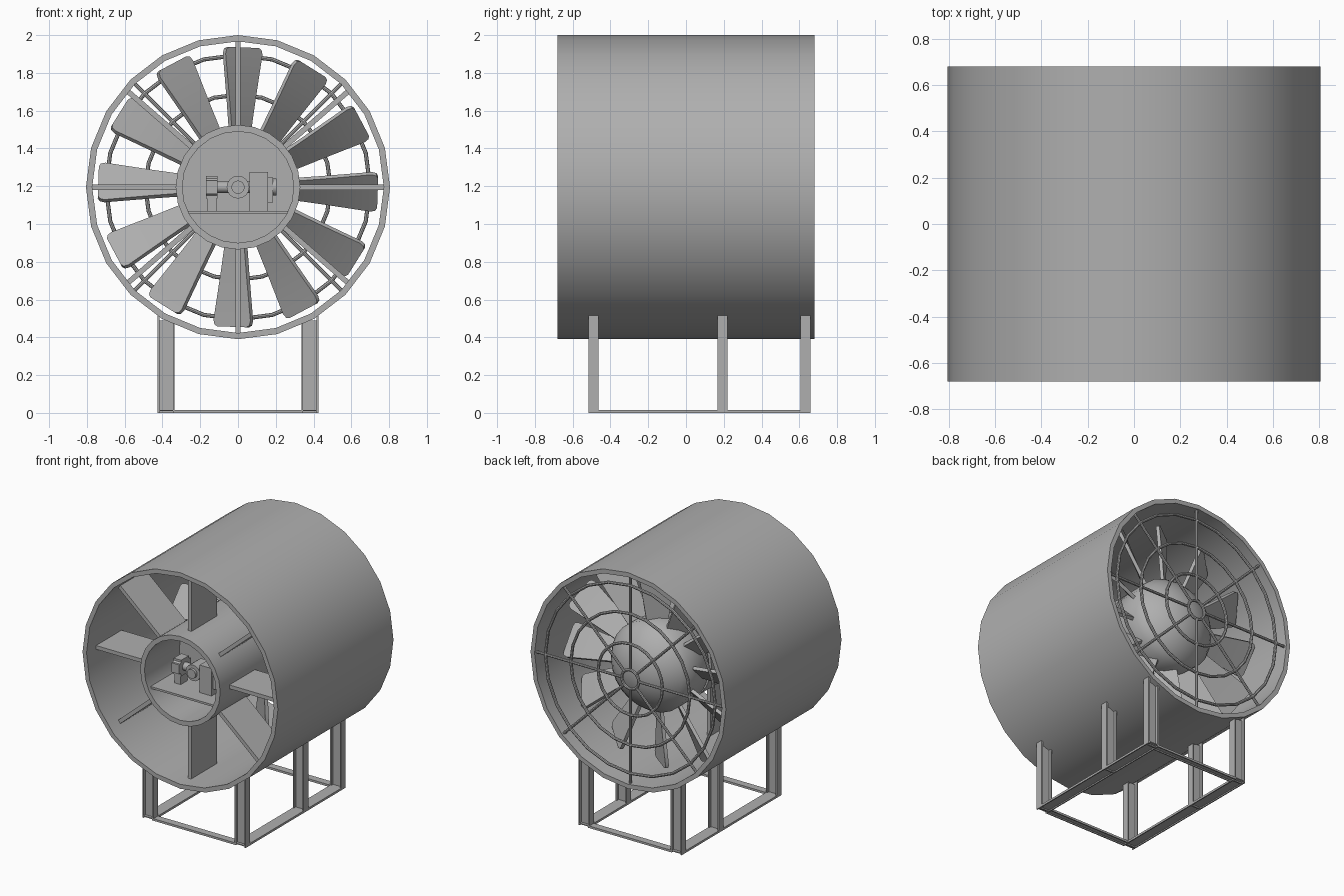
import bpy, bmesh, math
from mathutils import Matrix, Vector

if "Cube" in bpy.data.objects:
    bpy.data.objects.remove(bpy.data.objects["Cube"])

CZ = 1.195  # height of the fan axis

# dark grey metal used on every part
GREY = bpy.data.materials.new('dark_grey_metal')
GREY.diffuse_color = (.43, .43, .43, 1)
GREY.use_nodes = True
GREY.node_tree.nodes["Principled BSDF"].inputs["Base Color"].default_value = GREY.diffuse_color


def make(name, bm, smooth=True):
    bmesh.ops.recalc_face_normals(bm, faces=bm.faces)
    me = bpy.data.meshes.new(name)
    bm.to_mesh(me)
    bm.free()
    me.materials.append(GREY)
    ob = bpy.data.objects.new(name, me)
    bpy.context.collection.objects.link(ob)
    if smooth:
        bpy.ops.object.select_all(action='DESELECT')
        ob.select_set(True)
        bpy.context.view_layer.objects.active = ob
        bpy.ops.object.shade_smooth_by_angle(angle=math.radians(35))
    return ob


def lathe(name, profile, n=24, closed=True):
    """Revolve (radius, y) points about the fan axis; vertex at the top."""
    bm = bmesh.new()
    vs = [bm.verts.new((r, y, CZ)) for r, y in profile]
    pairs = list(zip(vs, vs[1:] + vs[:1])) if closed else list(zip(vs, vs[1:]))
    es = [bm.edges.new(p) for p in pairs]
    bmesh.ops.spin(bm, geom=vs + es, cent=(0, 0, CZ), axis=(0, 1, 0),
                   angle=math.tau, steps=n, use_merge=True)
    bmesh.ops.remove_doubles(bm, verts=bm.verts, dist=1e-5)
    return make(name, bm)


def add_box(bm, x0, x1, y0, y1, z0, z1, mat=Matrix()):
    m = Matrix.Translation(((x0 + x1) / 2, (y0 + y1) / 2, (z0 + z1) / 2)) @ \
        Matrix.Diagonal((x1 - x0, y1 - y0, z1 - z0, 1))
    bmesh.ops.create_cube(bm, size=1, matrix=mat @ m)


def add_rod(bm, a, b, r, n=8):
    a, b = Vector(a), Vector(b)
    rot = (b - a).to_track_quat('Z', 'Y').to_matrix().to_4x4()
    bmesh.ops.create_cone(bm, cap_ends=True, segments=n, radius1=r, radius2=r,
                          depth=(b - a).length, matrix=Matrix.Translation((a + b) / 2) @ rot)


def spoke(deg):
    """Frame at the fan axis whose local x points outward at the angle."""
    return Matrix.Translation((0, 0, CZ)) @ Matrix.Rotation(-math.radians(deg), 4, 'Y')


# outer duct and inner hub tube
lathe('duct', [(.805, -.68), (.805, .68), (.772, .68), (.772, -.68)])
lathe('hub_tube', [(.33, -.68), (.33, .17), (.295, .17), (.295, -.68)])
lathe('hub_bulkhead', [(0, -.27), (.3, -.27), (.3, -.24), (0, -.24)])

# eight flat vanes holding the hub tube
bm = bmesh.new()
for deg in (0, 41, 90, 139, 180, 221, 270, 319):
    add_box(bm, .32, .775, -.57, -.27, -.014, .014, spoke(deg))
make('stator_vanes', bm, False)

# rotor drum with a shallow spherical nose
H = .19
R = (.33 ** 2 + H ** 2) / (2 * H)
A = math.asin(.33 / R)
dome = [(R * math.sin(A * i / 6), .41 + H - R + R * math.cos(A * i / 6)) for i in range(6, -1, -1)]
lathe('rotor_drum', [(0, .19), (.325, .19), (.33, .2)] + dome, closed=False)

# twelve pitched, tapered blades
bm = bmesh.new()
sections = [(.31, .075, 46), (.45, .092, 43), (.6, .111, 40), (.705, .124, 38), (.73, .117, 38), (.74, .098, 38)]
for k in range(12):
    m = spoke(88 + 30 * k)
    rings = []
    for r, c, pitch in sections:
        p = math.radians(pitch)
        ring = []
        for s, t in ((-1, -1), (1, -1), (1, 1), (-1, 1)):
            a, th = s * c, t * .012
            # local -z is the clockwise side seen from the front
            ring.append(bm.verts.new(m @ Vector((
                r, .32 + a * math.sin(p) + th * math.cos(p),
                -a * math.cos(p) + th * math.sin(p)))))
        rings.append(ring)
    for a, b in zip(rings, rings[1:]):
        for i in range(4):
            j = (i + 1) % 4
            bm.faces.new((a[i], a[j], b[j], b[i]))
    bm.faces.new(rings[0])
    bm.faces.new(rings[-1])
make('rotor_blades', bm)

# rear wire guard: rings and radial rods
for i, r in enumerate((.07, .265, .49, .7)):
    lathe(f'guard_ring_{i + 1}', [(r + .011 * math.cos(t), .655 + .011 * math.sin(t))
                                  for t in [math.tau * j / 8 for j in range(8)]])
bm = bmesh.new()
for k in range(8):
    m = spoke(45 * k)
    add_rod(bm, m @ Vector((.065, .655, 0)), m @ Vector((.78, .655, 0)), .01)
make('guard_rods', bm)

# motor platform inside the hub tube
bm = bmesh.new()
add_box(bm, -.27, .27, -.65, -.26, 1.055, 1.07)
make('motor_platform', bm, False)

# bearing blocks, cross shaft and drive shaft
bm = bmesh.new()
add_box(bm, -.165, -.115, -.51, -.43, 1.07, 1.15)
add_box(bm, -.17, -.108, -.54, -.4, 1.135, 1.255)
bmesh.ops.bevel(bm, geom=[e for e in bm.edges if abs(e.verts[0].co.x - e.verts[1].co.x) > .055],
                offset=.025, segments=3, affect='EDGES')
make('left_bearing', bm)
bm = bmesh.new()
add_box(bm, .062, .16, -.54, -.4, 1.07, 1.275)
add_box(bm, .13, .185, -.52, -.42, 1.115, 1.245)
add_rod(bm, (.18, -.47, 1.195), (.205, -.47, 1.195), .045, 16)
make('gear_case', bm)
bm = bmesh.new()
add_rod(bm, (-.12, -.47, 1.195), (.08, -.47, 1.195), .03, 12)
make('cross_shaft', bm)
bm = bmesh.new()
add_rod(bm, (0, -.53, CZ), (0, -.41, CZ), .06, 16)
add_rod(bm, (0, -.55, CZ), (0, .2, CZ), .035, 16)
make('drive_shaft', bm)

# six I-section legs
for i, y in enumerate((-.49, .193, .633)):
    for side, s in (('left', -1), ('right', 1)):
        bm = bmesh.new()
        for x0, x1, y0, y1, top in ((.335, .345, -.027, .027, .475),
                                    (.415, .425, -.027, .027, .52),
                                    (.34, .42, -.006, .006, .49)):
            a, b = sorted((s * x0, s * x1))
            add_box(bm, a, b, y + y0, y + y1, 0, top)
        make(f'{side}_leg_{i + 1}', bm, False)

# base frame of shallow channels, open underneath
bm = bmesh.new()
for s in (-1, 1):
    for x0, x1, z0 in ((.335, .425, .009), (.335, .343, 0), (.417, .425, 0)):
        a, b = sorted((s * x0, s * x1))
        add_box(bm, a, b, -.517, .66, z0, .016)
for y in (-.49, .633):
    for y0, y1, z0 in ((-.027, .027, .009), (-.027, -.019, 0), (.019, .027, 0)):
        add_box(bm, -.34, .34, y + y0, y + y1, z0, .0155)
make('base_frame', bm, False)
